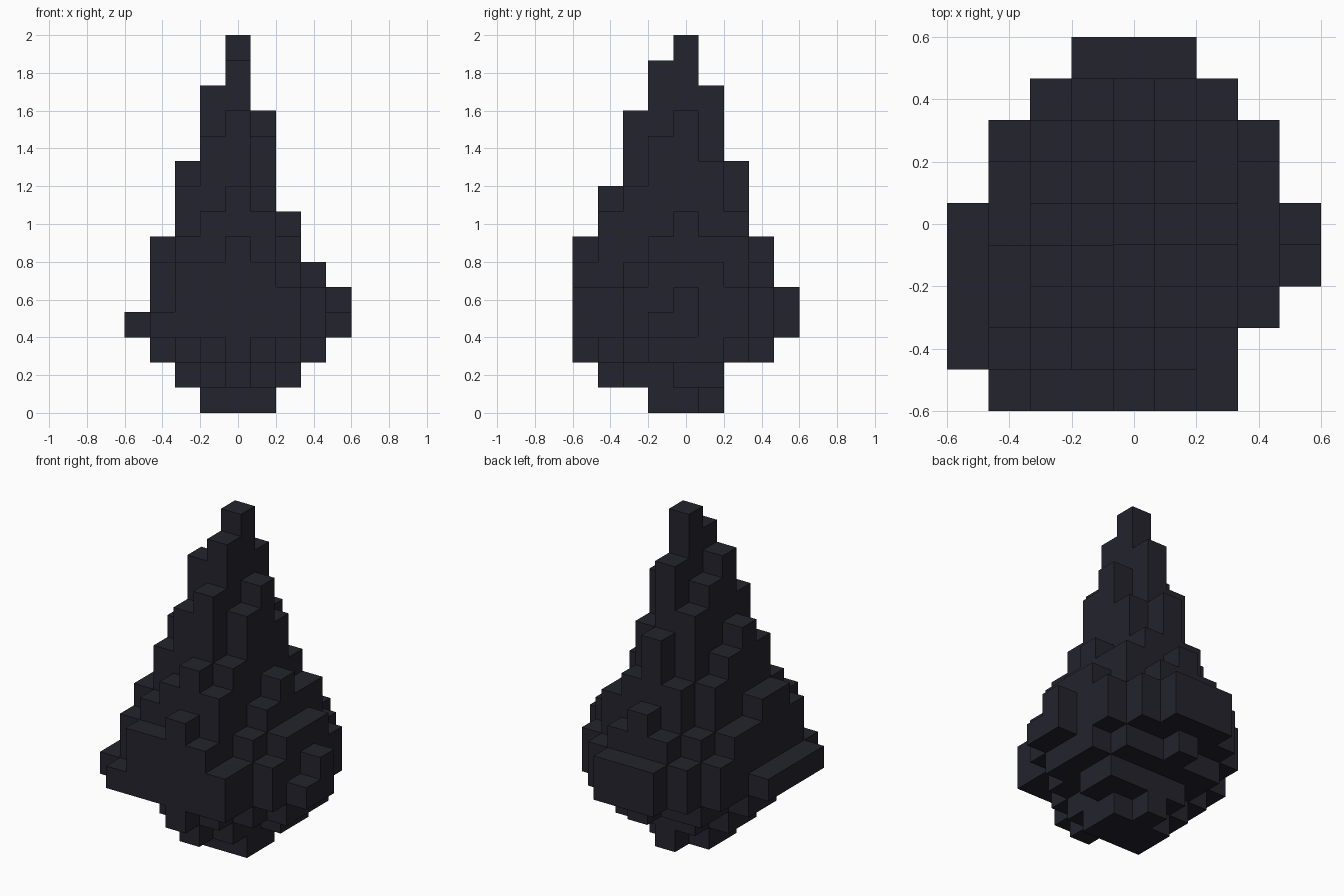
import bpy
import bmesh
from mathutils import Vector

if "Cube" in bpy.data.objects:
    bpy.data.objects.remove(bpy.data.objects["Cube"], do_unlink=True)

UNIT = 2 / 15          # edge length of one block
BELLY_LEVEL = 3        # level at which most columns start

# Column heights: row position -> (first column, heights from -x to +x)
column_tops = {
    4: (-1, [5, 5, 5]),
    3: (-2, [5, 6, 7, 6, 5]),
    2: (-3, [5, 6, 8, 10, 8, 7, 5]),
    1: (-3, [6, 8, 11, 13, 10, 7, 6]),
    0: (-4, [4, 6, 9, 12, 15, 12, 8, 6, 5]),
    -1: (-4, [4, 7, 10, 13, 14, 11, 7, 6, 4]),
    -2: (-4, [4, 7, 9, 11, 12, 9, 6, 5]),
    -3: (-4, [4, 6, 7, 8, 9, 8, 5]),
    -4: (-3, [4, 6, 6, 7, 6, 5]),
}

# Rounded underside: for each low level, row position -> column span
underside_levels = [
    {-1: (-1, 1), 0: (-1, 1), 1: (0, 0)},
    {-3: (0, 0), -2: (-1, 1), -1: (-2, 1), 0: (-2, 2), 1: (-1, 2)},
    {-4: (0, 0), -3: (-1, 1), -2: (-2, 2), -1: (-3, 3),
     0: (-3, 3), 1: (-2, 3), 2: (-2, 2), 3: (0, 0)},
]


def filled_blocks():
    """Collect the grid position of every solid block."""
    blocks = set()
    for row, (first, tops) in column_tops.items():
        for column, top in enumerate(tops, first):
            blocks.update((column, row, level) for level in range(BELLY_LEVEL, top))
    for level, rows in enumerate(underside_levels):
        for row, (first, last) in rows.items():
            blocks.update((column, row, level) for column in range(first, last + 1))
    return blocks


def add_block_face(bm, block, axis, side):
    """Add one outward-facing square of a block."""
    centre = Vector(block) + Vector((0, 0, 0.5))
    normal, across = Vector(), Vector()
    normal[axis] = side
    across[(axis + 1) % 3] = 1
    along = normal.cross(across)
    corners = [across + along, along - across, -across - along, across - along]
    bm.faces.new([bm.verts.new((centre + (normal + c) / 2) * UNIT) for c in corners])


def build_block_shell(name, blocks, material):
    """Build a closed shell with only the exposed sides of the blocks."""
    bm = bmesh.new()
    for block in sorted(blocks):
        for axis in range(3):
            for side in (-1, 1):
                neighbour = list(block)
                neighbour[axis] += side
                if tuple(neighbour) not in blocks:
                    add_block_face(bm, block, axis, side)
    bmesh.ops.remove_doubles(bm, verts=bm.verts, dist=UNIT / 100)
    mesh = bpy.data.meshes.new(name)
    bm.to_mesh(mesh)
    bm.free()
    mesh.materials.append(material)
    body = bpy.data.objects.new(name, mesh)
    bpy.context.collection.objects.link(body)
    return body


# Single dark material
colour = (0.017, 0.017, 0.026, 1)
dark = bpy.data.materials.new("dark_slate")
dark.use_nodes = True
dark.diffuse_color = colour
dark.node_tree.nodes["Principled BSDF"].inputs["Base Color"].default_value = colour

# Stepped teardrop body
build_block_shell("stepped_teardrop_body", filled_blocks(), dark)
